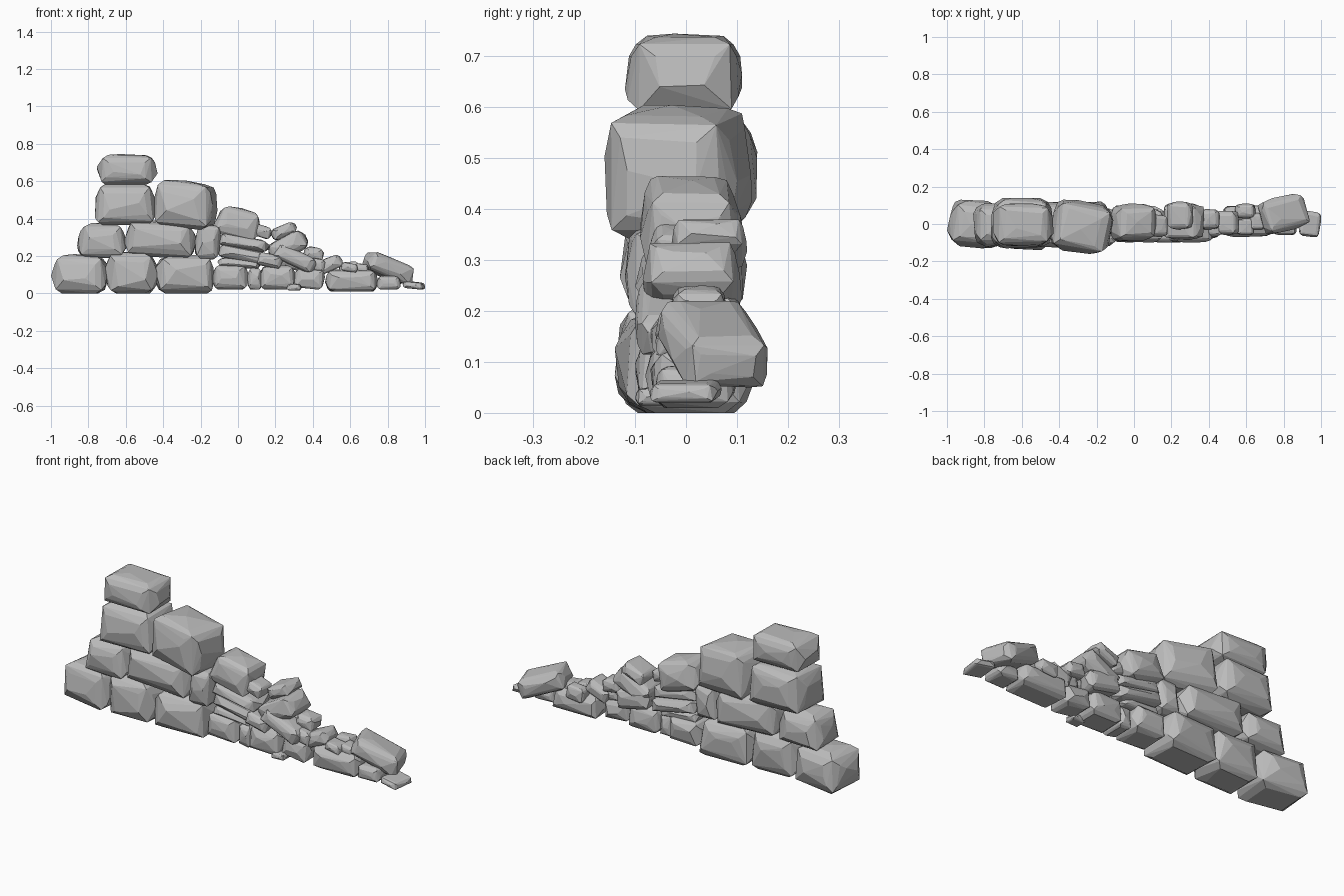
import bpy
import bmesh
import math
import random
from itertools import product
from mathutils import Matrix, Vector

cube = bpy.data.objects.get("Cube")
if cube:
    bpy.data.objects.remove(cube, do_unlink=True)

GREY = (0.5, 0.5, 0.5, 1.0)
stone = bpy.data.materials.new("grey stone")
stone.use_nodes = True
stone.diffuse_color = GREY
shader = next(n for n in stone.node_tree.nodes if n.type == "BSDF_PRINCIPLED")
shader.inputs["Base Color"].default_value = GREY

rng = random.Random(11)


def hewn_points(half, taper):
    """Box corners each cut unevenly, with bulging sides and a flat bed."""
    cut = (half[0] * half[1] * half[2]) ** (1 / 3)
    pts = []
    for corner in product((-1, 1), repeat=3):
        chop = [min(.5, rng.uniform(.28, .6) * cut / h) for h in half]
        for axis in range(3):
            dent = 0 if axis == 2 and corner[2] < 0 else rng.uniform(0, .08)
            pts.append([s * (1 - (dent if i == axis else chop[i]))
                        for i, s in enumerate(corner)])
        # rounded middle of each corner cut
        pts.append([s * (1 - c * .42) for s, c in zip(corner, chop)])
    for axis, side in product(range(2), (-1, 1)):
        for spread in (-.4, .4):
            p = [spread + rng.uniform(-.2, .2) for _ in range(3)]
            p[2] = rng.uniform(-.35, .35)
            p[axis] = side * rng.uniform(1, 1.09)
            pts.append(p)
    pts.append([rng.uniform(-.4, .4), rng.uniform(-.4, .4), 1.05])
    result = []
    for p in pts:
        k = 1 - taper * (p[2] + 1) / 2
        result.append(Vector((p[0] * k * half[0], p[1] * k * half[1], p[2] * half[2])))
    return result


def rock(name, x, y, z, tilt=0, yaw=0, taper=.06):
    """Faceted stone filling the given extents; positive tilt dips toward +x."""
    lo, hi = Vector((x[0], y[0], z[0])), Vector((x[1], y[1], z[1]))
    size = hi - lo
    a = math.radians(tilt)
    c, s = math.cos(a), abs(math.sin(a))
    length = (size.x * c - size.z * s) / (c * c - s * s)
    height = (size.z * c - size.x * s) / (c * c - s * s)
    half = (max(length, size.x * .9) / 2, size.y / 2, max(height, size.z * .62) / 2)
    turn = Matrix.Rotation(math.radians(yaw), 3, "Z") @ Matrix.Rotation(a, 3, "Y")
    pts = [turn @ p for p in hewn_points(half, taper)]
    # fit the turned stone to its extents
    low = [min(p[i] for p in pts) for i in range(3)]
    high = [max(p[i] for p in pts) for i in range(3)]
    bm = bmesh.new()
    for p in pts:
        bm.verts.new([lo[i] + size[i] * (p[i] - low[i]) / (high[i] - low[i])
                      for i in range(3)])
    hull = bmesh.ops.convex_hull(bm, input=bm.verts[:])
    loose = {v for v in hull["geom_interior"] + hull["geom_unused"]
             if isinstance(v, bmesh.types.BMVert)}
    bmesh.ops.delete(bm, geom=list(loose), context="VERTS")
    bmesh.ops.dissolve_limit(bm, angle_limit=math.radians(5),
                             verts=bm.verts[:], edges=bm.edges[:])
    bmesh.ops.recalc_face_normals(bm, faces=bm.faces[:])
    mesh = bpy.data.meshes.new(name)
    bm.to_mesh(mesh)
    bm.free()
    mesh.materials.append(stone)
    obj = bpy.data.objects.new(name, mesh)
    bpy.context.scene.collection.objects.link(obj)


# bottom course of large blocks
rock("base_block_outer", x=(-1, -.69), y=(-.13, .13), z=(0, .21), yaw=-6)
rock("base_block_middle", x=(-.71, -.43), y=(-.14, .1), z=(0, .225))
rock("base_block_inner", x=(-.45, -.13), y=(-.14, .12), z=(0, .21), yaw=4)

# second course
rock("second_block_outer", x=(-.86, -.59), y=(-.12, .11), z=(.19, .38), taper=.16)
rock("second_block_long", x=(-.61, -.22), y=(-.13, .12), z=(.185, .39), tilt=3)
rock("second_block_upright", x=(-.23, -.09), y=(-.12, .09), z=(.18, .37), tilt=5)

# third course and capstone
rock("third_block_outer", x=(-.765, -.43), y=(-.13, .14), z=(.365, .595), taper=.12)
rock("third_block_inner", x=(-.45, -.11), y=(-.16, .13), z=(.34, .605), tilt=4, yaw=-10)
rock("capstone", x=(-.755, -.43), y=(-.12, .11), z=(.58, .745), taper=.02)

# low row of smaller stones
rock("low_stone_first", x=(-.14, .06), y=(-.1, .1), z=(.02, .16))
rock("low_stone_wedge", x=(.05, .13), y=(-.09, .06), z=(.02, .14))
rock("low_stone_second", x=(.11, .31), y=(-.1, .08), z=(.02, .155))
rock("low_stone_third", x=(.3, .465), y=(-.08, .07), z=(.02, .14), tilt=6)
rock("front_pebble", x=(.26, .34), y=(-.1, -.03), z=(.015, .05))
rock("low_stone_wide", x=(.465, .75), y=(-.07, .1), z=(.01, .13))
rock("low_stone_fourth", x=(.74, .87), y=(-.06, .07), z=(.02, .095))
rock("end_stone", x=(.88, 1), y=(-.07, .07), z=(.02, .065), tilt=5, yaw=-8)
rock("leaning_end_boulder", x=(.66, .94), y=(-.055, .16), z=(.05, .22), tilt=22, yaw=16)

# fallen slabs beside the tall stack
rock("slope_boulder", x=(-.12, .12), y=(-.09, .11), z=(.28, .465), tilt=14, taper=.15)
rock("slope_slab_upper", x=(-.11, .17), y=(-.1, .08), z=(.22, .32), tilt=9)
rock("slope_slab_middle", x=(-.11, .17), y=(-.09, .1), z=(.15, .26), tilt=11)
rock("slope_slab_lower", x=(-.11, .12), y=(-.08, .07), z=(.13, .19), tilt=4)
rock("slope_chip_upper", x=(.08, .18), y=(-.07, .05), z=(.29, .37), tilt=18)
rock("slope_chip_lower", x=(.1, .24), y=(-.1, .03), z=(.13, .22), tilt=12)

# rubble heap in the middle of the slope
rock("rubble_top", x=(.175, .315), y=(-.03, .12), z=(.285, .38), tilt=-22)
rock("rubble_large", x=(.16, .375), y=(-.085, .11), z=(.165, .335), tilt=-30)
rock("rubble_leaning", x=(.19, .42), y=(-.1, .03), z=(.11, .26), tilt=28)
rock("rubble_back", x=(.16, .36), y=(.01, .11), z=(.12, .25), tilt=12)
rock("rubble_side", x=(.35, .46), y=(-.03, .08), z=(.17, .25), tilt=8)
rock("rubble_under", x=(.36, .47), y=(-.07, .05), z=(.11, .19), tilt=10)

# scattered small stones toward the low end
rock("scatter_leaning", x=(.42, .56), y=(-.06, .07), z=(.1, .205), tilt=-24)
rock("scatter_chip_front", x=(.55, .64), y=(-.06, .03), z=(.11, .165), tilt=10)
rock("scatter_chip_back", x=(.54, .65), y=(.03, .11), z=(.09, .17), tilt=-6)
rock("scatter_chip_end", x=(.62, .7), y=(-.03, .06), z=(.11, .16), tilt=8)
